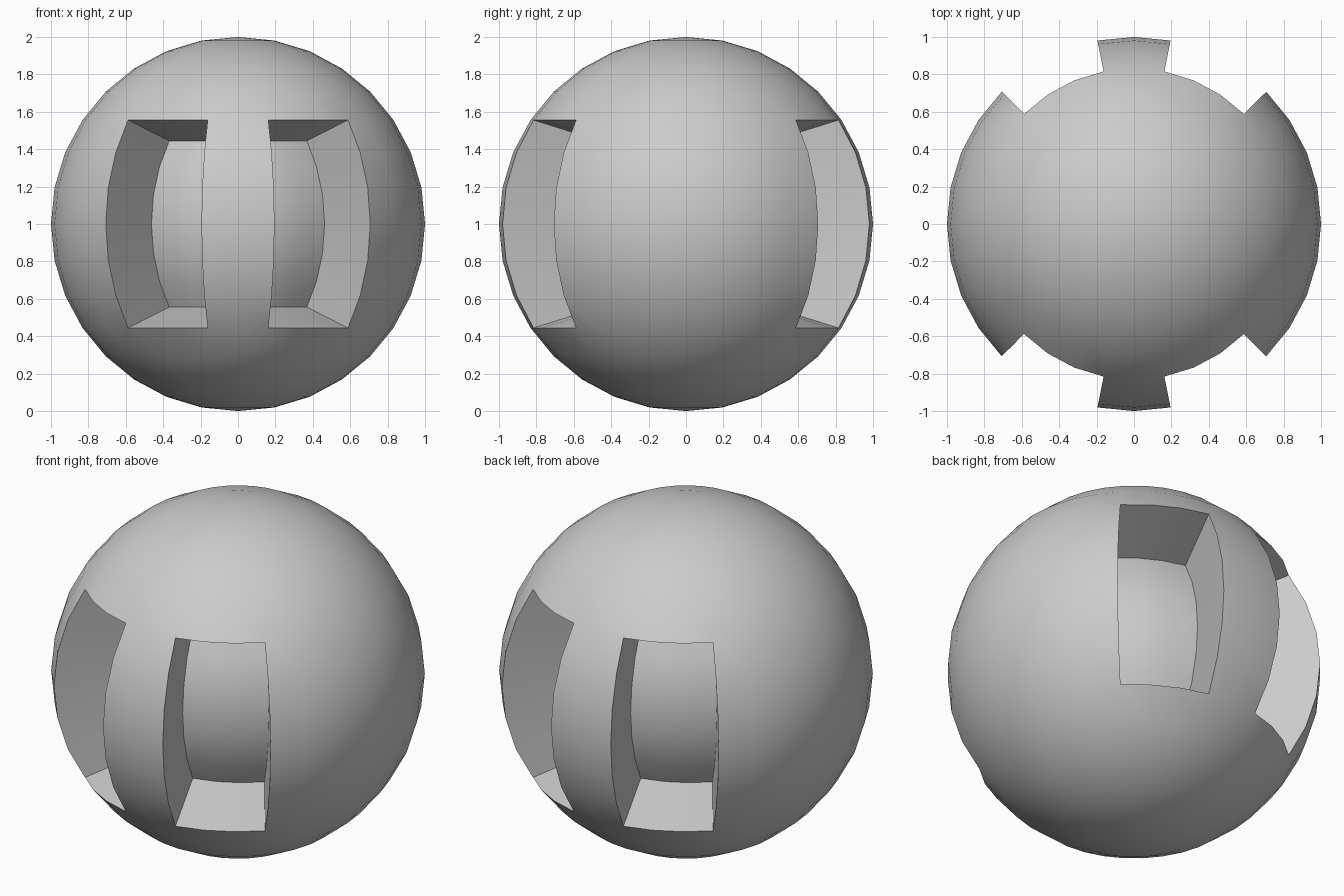
import bpy, bmesh
from math import radians, sin, cos, atan2, degrees
from mathutils import Matrix, Vector

if "Cube" in bpy.data.objects:
    bpy.data.objects.remove(bpy.data.objects["Cube"])

SCALE = 0.8      # floor size relative to the opening
PUSH = 0.218     # extra inward shift of the floor

bm = bmesh.new()
bmesh.ops.create_uvsphere(bm, u_segments=32, v_segments=16, radius=1.0)


def sink_pocket(azimuth):
    """Extrude a 3 x 6 patch of faces inward and shrink it."""
    n = Vector((cos(radians(azimuth)), sin(radians(azimuth)), 0))
    patch = []
    for f in bm.faces:
        c = f.calc_center_median()
        off = (degrees(atan2(c.y, c.x)) - azimuth + 180) % 360 - 180
        if abs(off) < 16.8 and abs(c.z) < 0.555 and c.length > 0.95:
            patch.append(f)
    geom = bmesh.ops.extrude_face_region(bm, geom=patch)["geom"]
    old = [f for f in patch if f.is_valid]
    if old:
        bmesh.ops.delete(bm, geom=old, context='FACES')
    for v in geom:
        if isinstance(v, bmesh.types.BMVert) and v.is_valid:
            v.co = v.co * SCALE - n * PUSH


# Two pockets at the front, two at the back
for side in (-90, 90):
    for turn in (-28.125, 28.125):
        sink_pocket(side + turn)

bmesh.ops.recalc_face_normals(bm, faces=bm.faces[:])
bmesh.ops.translate(bm, verts=bm.verts[:], vec=(0, 0, 1))

# Ball with recessed pockets
mesh = bpy.data.meshes.new("pocketed_ball")
bm.to_mesh(mesh)
bm.free()
ball = bpy.data.objects.new("pocketed_ball", mesh)
bpy.context.collection.objects.link(ball)
bpy.context.view_layer.objects.active = ball
ball.select_set(True)
bpy.ops.object.shade_smooth_by_angle(angle=radians(30))
